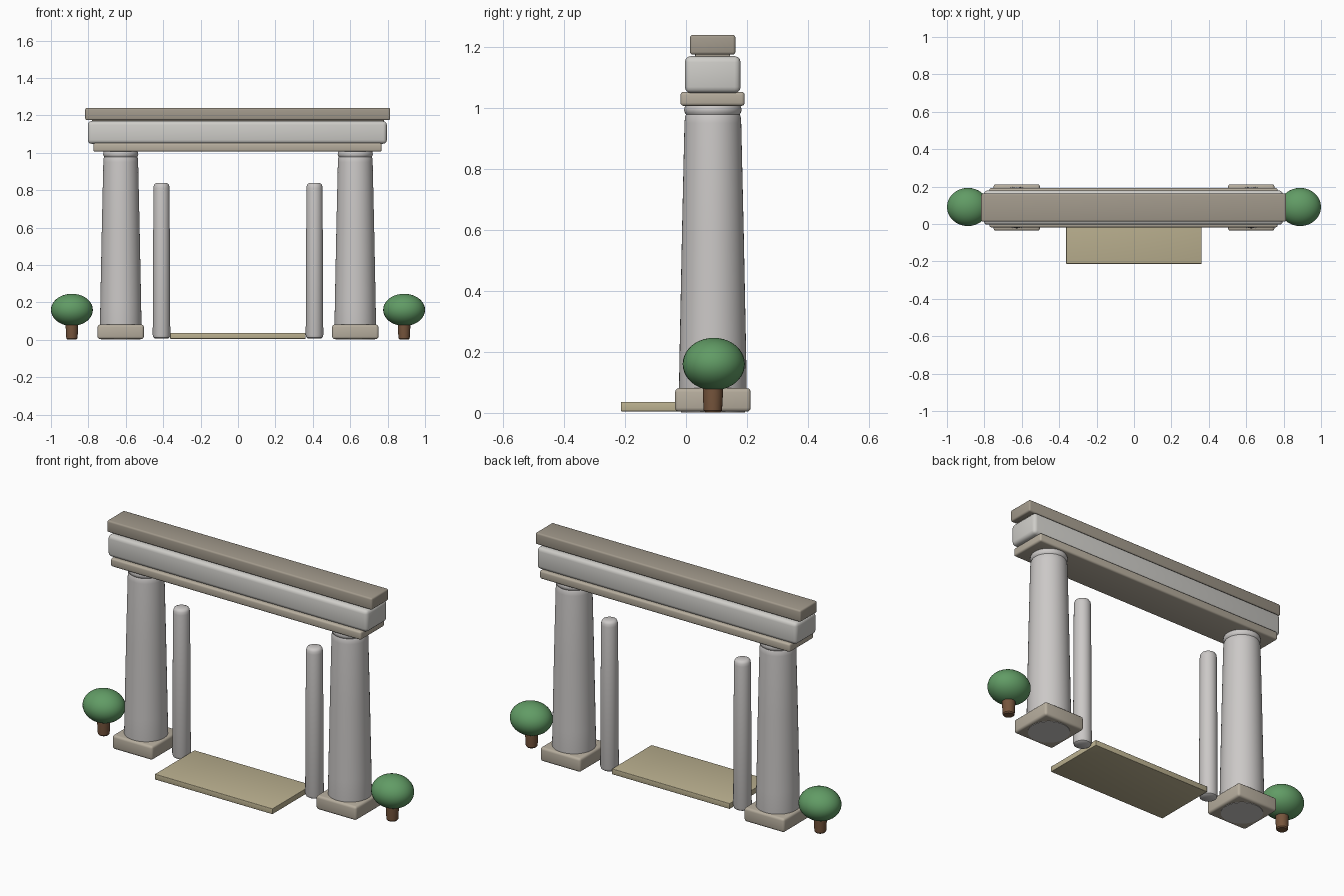
import bpy, bmesh, math

if "Cube" in bpy.data.objects:
    bpy.data.objects.remove(bpy.data.objects["Cube"])

YC = 0.088  # depth line shared by columns, posts and trees


def material(name, rgb):
    m = bpy.data.materials.new(name)
    m.diffuse_color = (*rgb, 1)
    m.use_nodes = True
    m.node_tree.nodes["Principled BSDF"].inputs["Base Color"].default_value = m.diffuse_color
    return m


STONE = material("pale_stone", (0.60, 0.58, 0.57))
LIGHT = material("light_stone", (0.62, 0.61, 0.58))
TRIM = material("trim_stone", (0.47, 0.42, 0.34))
CAP = material("cap_stone", (0.36, 0.32, 0.26))
SAND = material("sand_slab", (0.50, 0.44, 0.28))
LEAF = material("leaf_green", (0.12, 0.33, 0.13))
BARK = material("bark_brown", (0.18, 0.09, 0.045))


def finish(name, bm, mat, angle=35):
    bmesh.ops.recalc_face_normals(bm, faces=bm.faces)
    me = bpy.data.meshes.new(name)
    bm.to_mesh(me)
    bm.free()
    ob = bpy.data.objects.new(name, me)
    bpy.context.collection.objects.link(ob)
    me.materials.append(mat)
    bpy.ops.object.select_all(action='DESELECT')
    ob.select_set(True)
    bpy.context.view_layer.objects.active = ob
    bpy.ops.object.shade_smooth_by_angle(angle=math.radians(angle))
    return ob


def block(name, xr, yr, zr, bevel, mat):
    """Box given by its ranges, with rounded edges."""
    bm = bmesh.new()
    bmesh.ops.create_cube(bm, size=1)
    for v in bm.verts:
        for i, (lo, hi) in enumerate((xr, yr, zr)):
            v.co[i] = lo if v.co[i] < 0 else hi
    bmesh.ops.bevel(bm, geom=bm.edges[:], offset=bevel, segments=3,
                    profile=0.5, affect='EDGES')
    return finish(name, bm, mat)


def lathe(name, profile, x, mat, sides=48):
    """Turned part from (radius, z) points, capped at both ends."""
    bm = bmesh.new()
    rings = []
    for r, z in profile:
        rings.append([bm.verts.new((x + r * math.cos(2 * math.pi * i / sides),
                                    YC + r * math.sin(2 * math.pi * i / sides), z))
                      for i in range(sides)])
    for a, b in zip(rings, rings[1:]):
        for i in range(sides):
            j = (i + 1) % sides
            bm.faces.new((a[i], a[j], b[j], b[i]))
    bm.faces.new(rings[0][::-1])
    bm.faces.new(rings[-1])
    return finish(name, bm, mat)


for side, s in (("left", -1), ("right", 1)):
    # Square footing and tapered column with a rounded neck ring
    cx = 0.627 * s
    block(side + "_column_base", (cx - 0.124, cx + 0.124), (-0.036, 0.212),
          (0.004, 0.081), 0.013, TRIM)
    lathe(side + "_column",
          [(0.105, 0.002), (0.111, 0.08), (0.109, 0.2), (0.101, 0.6), (0.093, 0.95),
           (0.091, 0.972), (0.088, 0.978), (0.092, 0.984), (0.094, 0.992),
           (0.093, 1.0), (0.089, 1.01)], cx, STONE)

    # Slim inner post with softened ends
    lathe(side + "_gate_post",
          [(0.034, 0.006), (0.043, 0.012), (0.047, 0.025), (0.043, 0.81),
           (0.041, 0.825), (0.036, 0.834), (0.026, 0.839)], 0.409 * s, STONE, 32)

    # Small round tree
    tx = 0.888 * s
    lathe(side + "_tree_trunk",
          [(0.025, 0.002), (0.030, 0.008), (0.033, 0.06), (0.033, 0.10)], tx, BARK, 24)
    bm = bmesh.new()
    bmesh.ops.create_uvsphere(bm, u_segments=32, v_segments=20, radius=1)
    for v in bm.verts:
        v.co = (tx + v.co.x * 0.112, YC + 0.003 + v.co.y * 0.102, 0.16 + v.co.z * 0.086)
    finish(side + "_tree_crown", bm, LEAF, 60)

# Stacked beams across the top
block("lower_beam", (-0.773, 0.768), (-0.018, 0.192), (1.006, 1.052), 0.010, TRIM)
block("main_lintel", (-0.803, 0.796), (-0.004, 0.179), (1.048, 1.169), 0.020, LIGHT)
block("top_cap", (-0.817, 0.814), (0.013, 0.162), (1.174, 1.239), 0.009, CAP)
block("cap_bed", (-0.78, 0.78), (0.03, 0.145), (1.16, 1.18), 0.003, CAP)

# Threshold slab on the ground
block("threshold_slab", (-0.363, 0.361), (-0.213, 0.135), (0.005, 0.036), 0.003, SAND)
